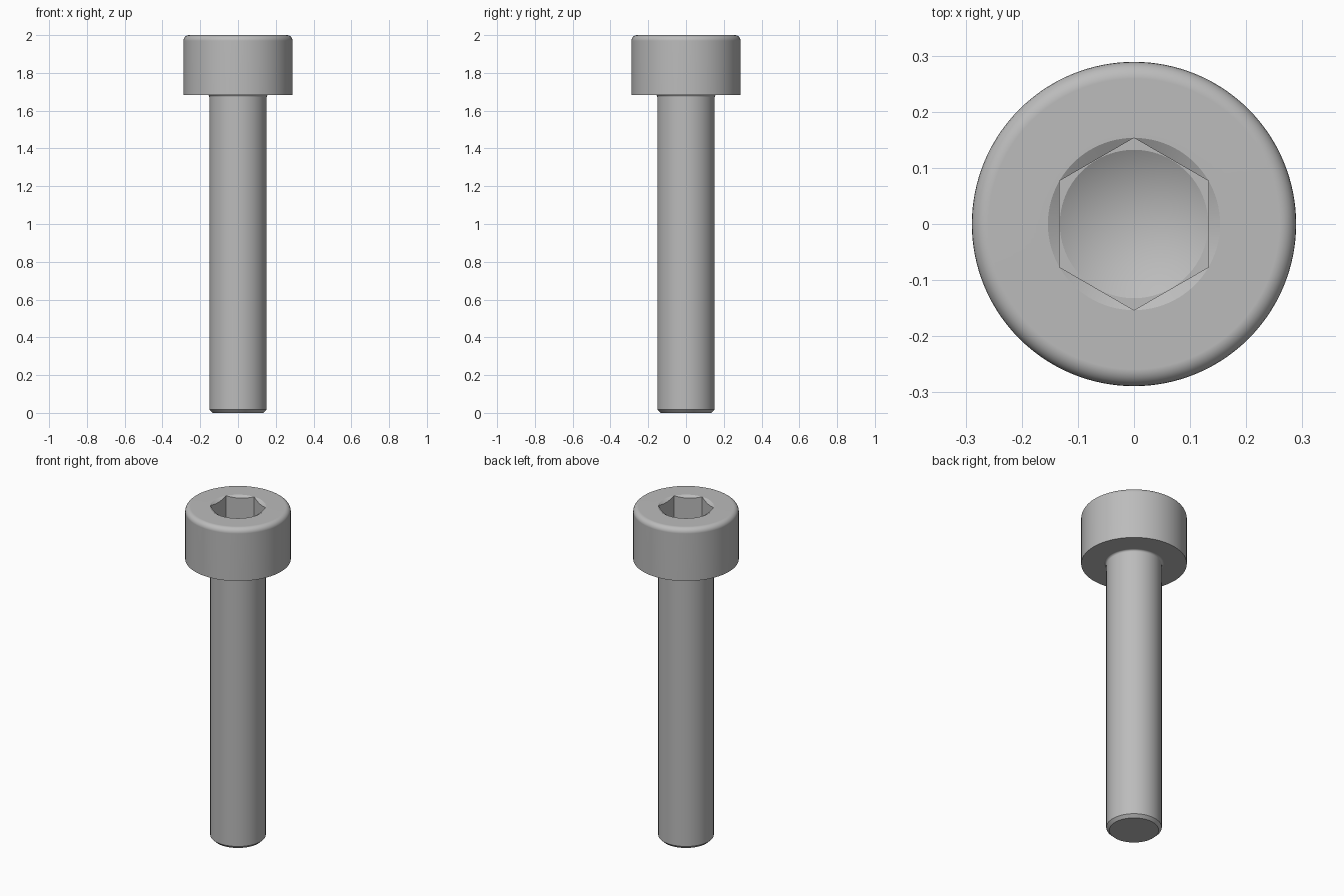
import bpy, bmesh, math

cube = bpy.data.objects.get("Cube")
if cube:
    bpy.data.objects.remove(cube, do_unlink=True)

HEAD_R, SHANK_R = 0.289, 0.152
HEAD_Z, TOP_Z = 1.684, 2.0
ROUND, FILLET = 0.03, 0.012
SOCKET_R, DRILL_R, FLOOR_Z = 0.1535, 0.1322, 1.86
SLOPE = math.tan(math.radians(30))

steel = bpy.data.materials.new("steel grey")
steel.use_nodes = True
colour = (0.5, 0.5, 0.5, 1)
steel.diffuse_color = colour
steel.node_tree.nodes["Principled BSDF"].inputs["Base Color"].default_value = colour


def finish(name, bm):
    bmesh.ops.recalc_face_normals(bm, faces=bm.faces)
    mesh = bpy.data.meshes.new(name)
    bm.to_mesh(mesh)
    bm.free()
    obj = bpy.data.objects.new(name, mesh)
    bpy.context.collection.objects.link(obj)
    mesh.materials.append(steel)
    return obj


def lathe(name, profile, steps=128):
    """Spin an (r, z) profile about the z axis."""
    bm = bmesh.new()
    verts = [bm.verts.new((r, 0, z)) for r, z in profile]
    edges = [bm.edges.new(pair) for pair in zip(verts, verts[1:])]
    bmesh.ops.spin(bm, geom=verts + edges, cent=(0, 0, 0), axis=(0, 0, 1),
                   angle=math.tau, steps=steps)
    bmesh.ops.remove_doubles(bm, verts=bm.verts, dist=1e-5)
    return finish(name, bm)


def arc(r, z, radius, start, end, n=6):
    angles = [math.radians(start + (end - start) * i / n) for i in range(n + 1)]
    return [(r + radius * math.cos(a), z + radius * math.sin(a)) for a in angles]


# Screw body: chamfered tip, shank, fillet, head with rounded rim
screw = lathe("socket_head_screw",
              [(0, 0), (0.135, 0), (SHANK_R, 0.017)]
              + arc(SHANK_R + FILLET, HEAD_Z - FILLET, FILLET, 180, 90)
              + [(HEAD_R, HEAD_Z)]
              + arc(HEAD_R - ROUND, TOP_Z - ROUND, ROUND, 0, 90)
              + [(0, TOP_Z)])

# Hexagonal socket cutter, corners towards front and back
bm = bmesh.new()
ring = [bm.verts.new((SOCKET_R * math.sin(i * math.tau / 6),
                      SOCKET_R * math.cos(i * math.tau / 6), FLOOR_Z)) for i in range(6)]
base = bm.faces.new(ring)
top = bmesh.ops.extrude_face_region(bm, geom=[base])["geom"]
bmesh.ops.translate(bm, vec=(0, 0, 0.3),
                    verts=[v for v in top if isinstance(v, bmesh.types.BMVert)])
hex_cutter = finish("hex_cutter", bm)

# Conical drill point and countersunk mouth of the socket
drill_cutter = lathe("drill_cutter", [
    (0, FLOOR_Z - DRILL_R * SLOPE),
    (DRILL_R, FLOOR_Z),
    (DRILL_R, TOP_Z - (SOCKET_R - DRILL_R) * SLOPE),
    (SOCKET_R + 0.03, TOP_Z + 0.03 * SLOPE),
    (0, TOP_Z + 0.03 * SLOPE)])

bpy.ops.object.select_all(action="DESELECT")
bpy.context.view_layer.objects.active = screw
screw.select_set(True)
for cutter in (hex_cutter, drill_cutter):
    cut = screw.modifiers.new(cutter.name, "BOOLEAN")
    cut.operation, cut.solver, cut.object = "DIFFERENCE", "EXACT", cutter
    bpy.ops.object.modifier_apply(modifier=cut.name)
    bpy.data.objects.remove(cutter, do_unlink=True)

# Smooth round surfaces, crisp machined edges
bpy.ops.object.shade_smooth_by_angle(angle=math.radians(25))
weighted = screw.modifiers.new("weighted_normals", "WEIGHTED_NORMAL")
weighted.keep_sharp = True
